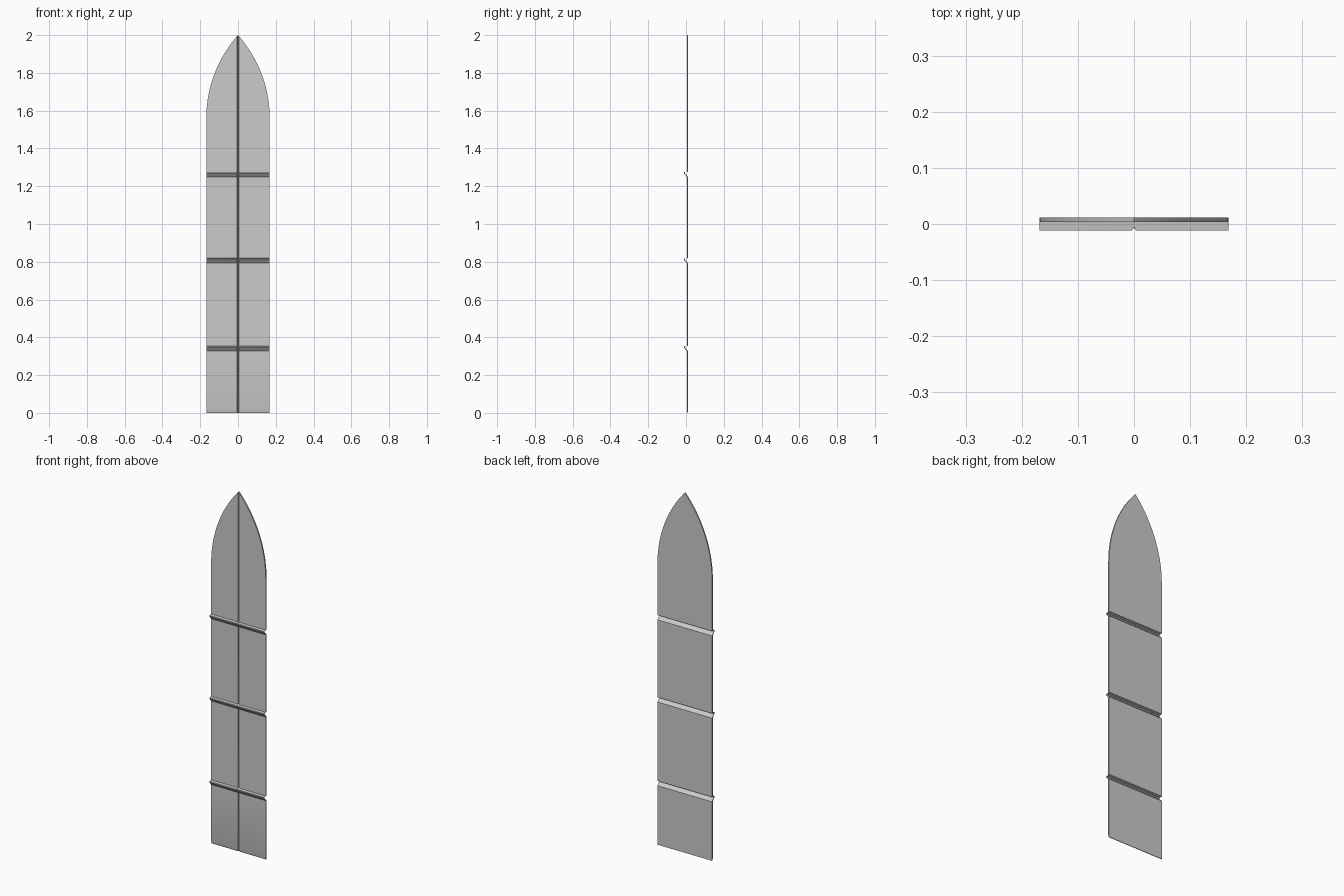
import bpy, bmesh, math

if "Cube" in bpy.data.objects:
    bpy.data.objects.remove(bpy.data.objects["Cube"])

HALF_W, SPRING, TOP = 0.168, 1.56, 2.0
FRONT, BACK, RIB = 0.004, 0.0115, -0.0115
RISE = TOP - SPRING
RADIUS = (HALF_W ** 2 + RISE ** 2) / (2 * HALF_W)


def half_width(z):
    # straight sides, then a pointed arch
    if z <= SPRING:
        return HALF_W
    return max(0.0, math.sqrt(RADIUS ** 2 - (z - SPRING) ** 2) - RADIUS + HALF_W)


# Side profile: (z, front y, back y), with a small chamfer at the foot
rows = [(0.0, FRONT + 0.004, BACK), (0.015, FRONT, BACK)]
# Folded ribs: raised on the front, grooved on the back
for z in (0.328, 0.793, 1.25):
    rows += [(z, FRONT, BACK),
             (z + 0.018, RIB, RIB + 0.005),
             (z + 0.024, RIB, RIB + 0.006),
             (z + 0.026, FRONT, BACK)]
# Arched head
rows += [(SPRING + RISE * math.sin(i / 20 * math.pi / 2), FRONT, BACK) for i in range(21)]

# One leaf; its inner edge slopes to form half of the central V groove
bm = bmesh.new()
rings = []
for z, yf, yb in rows:
    w = half_width(z)
    pts = [(min(0.004, w), yf), (w, yf), (w, yb), (0, yb)]
    rings.append([bm.verts.new((x, y, z)) for x, y in pts])
for a, b in zip(rings, rings[1:]):
    for i in range(3):
        bm.faces.new((a[i], a[i + 1], b[i + 1], b[i]))
    bm.faces.new((a[3], a[0], b[0], b[3]))
bm.faces.new(rings[0][::-1])
bmesh.ops.remove_doubles(bm, verts=bm.verts, dist=1e-5)
bmesh.ops.recalc_face_normals(bm, faces=bm.faces)

mesh = bpy.data.meshes.new("arched_panel")
bm.to_mesh(mesh)
bm.free()
panel = bpy.data.objects.new("arched_panel", mesh)
bpy.context.collection.objects.link(panel)

# Mirror into the second leaf
mirror = panel.modifiers.new("Mirror", 'MIRROR')
mirror.use_mirror_merge = True
mirror.merge_threshold = 0.0001

bpy.context.view_layer.objects.active = panel
panel.select_set(True)
bpy.ops.object.shade_smooth_by_angle(angle=math.radians(30))
